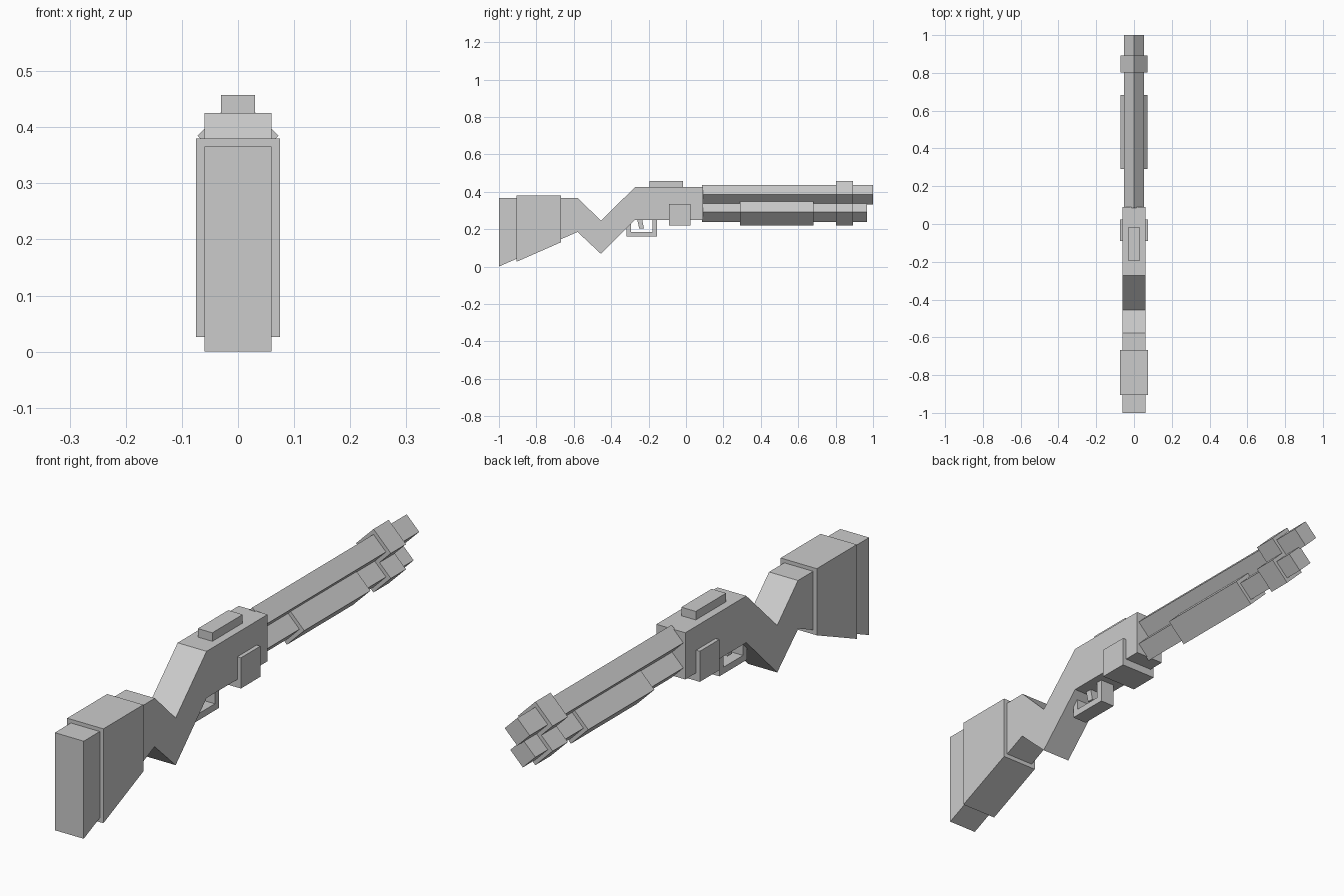
import bpy
import bmesh
from mathutils import Vector

if "Cube" in bpy.data.objects:
    bpy.data.objects.remove(bpy.data.objects["Cube"])


def prism(name, points, start, end, place):
    """Extrude a closed 2D outline; place(a, b, t) maps it into space."""
    bm = bmesh.new()
    face = bm.faces.new([bm.verts.new(place(a, b, start)) for a, b in points])
    step = Vector(place(0, 0, end)) - Vector(place(0, 0, start))
    ext = bmesh.ops.extrude_face_region(bm, geom=[face], use_keep_orig=True)
    moved = [v for v in ext["geom"] if isinstance(v, bmesh.types.BMVert)]
    bmesh.ops.translate(bm, verts=moved, vec=step)
    bmesh.ops.recalc_face_normals(bm, faces=bm.faces)
    mesh = bpy.data.meshes.new(name)
    bm.to_mesh(mesh)
    bm.free()
    obj = bpy.data.objects.new(name, mesh)
    bpy.context.collection.objects.link(obj)
    return obj


def side_part(name, half_width, outline):
    """Side outline (y, z) given thickness across x."""
    return prism(name, outline, -half_width, half_width, lambda a, b, t: (t, a, b))


def box(name, half_width, y0, y1, z0, z1):
    return side_part(name, half_width, [(y0, z0), (y1, z0), (y1, z1), (y0, z1)])


def diamond_tube(name, radius, z, y0, y1):
    """Four-sided tube standing on its edge, running along y."""
    r = radius
    return prism(name, [(r, z), (0, z + r), (-r, z), (0, z - r)], y0, y1,
                 lambda a, b, t: (a, t, b))


# Stock, grip and receiver in one silhouette
side_part("stock_and_receiver", 0.06, [
    (-1.0, 0.0), (-0.58, 0.185), (-0.455, 0.068), (-0.272, 0.25), (0.09, 0.25),
    (0.09, 0.425), (-0.272, 0.425), (-0.455, 0.245), (-0.578, 0.366), (-1.0, 0.366)])

# Wider sleeve around the stock
side_part("stock_sleeve", 0.075, [
    (-0.905, 0.026), (-0.668, 0.13), (-0.668, 0.38), (-0.905, 0.38)])

# Receiver details
box("rear_sight", 0.03, -0.195, -0.015, 0.415, 0.457)
box("loading_block", 0.075, -0.09, 0.025, 0.22, 0.335)

# Trigger guard loop and trigger
side_part("trigger_guard", 0.03, [
    (-0.318, 0.16), (-0.155, 0.16), (-0.155, 0.26), (-0.18, 0.26), (-0.18, 0.185),
    (-0.295, 0.185), (-0.295, 0.235), (-0.318, 0.215)])
side_part("trigger", 0.015, [
    (-0.25, 0.204), (-0.225, 0.204), (-0.235, 0.255), (-0.262, 0.255)])

# Barrel, magazine tube and pump handle
BARREL_Z, TUBE_Z = 0.385, 0.291
diamond_tube("barrel", 0.052, BARREL_Z, 0.085, 1.0)
diamond_tube("magazine_tube", 0.052, TUBE_Z, 0.085, 0.967)
diamond_tube("pump_handle", 0.072, TUBE_Z, 0.29, 0.682)

# Front clamp rings
for name, z in (("upper_clamp", BARREL_Z), ("lower_clamp", TUBE_Z)):
    diamond_tube(name, 0.072, z, 0.803, 0.893)
